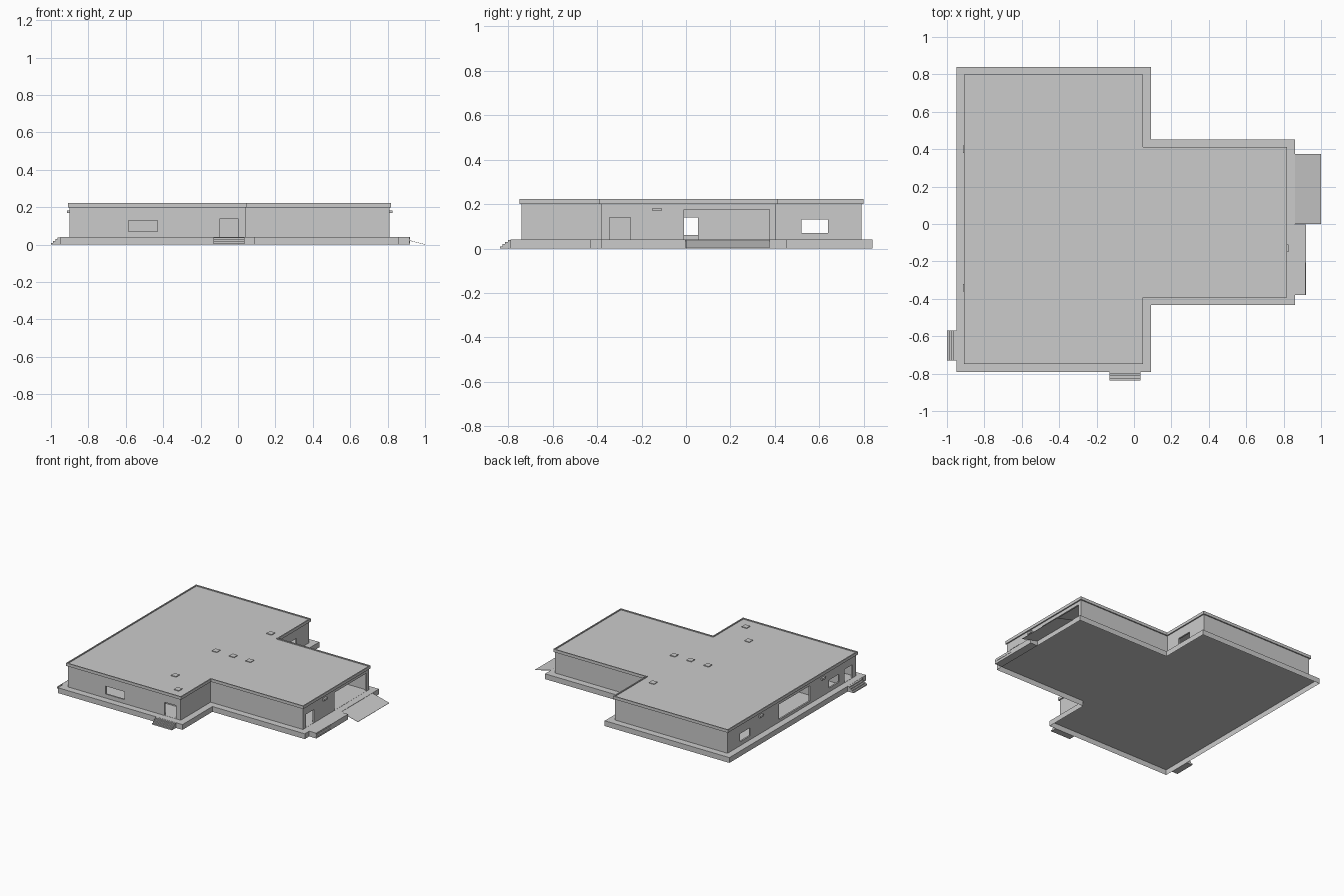
import bpy, bmesh

if "Cube" in bpy.data.objects:
    bpy.data.objects.remove(bpy.data.objects["Cube"])


def make(name, bm):
    bmesh.ops.recalc_face_normals(bm, faces=bm.faces)
    me = bpy.data.meshes.new(name)
    bm.to_mesh(me)
    bm.free()
    ob = bpy.data.objects.new(name, me)
    bpy.context.collection.objects.link(ob)
    return ob


def boxes(name, specs):
    """One object made of boxes (x0, x1, y0, y1, z0, z1)."""
    bm = bmesh.new()
    for x0, x1, y0, y1, z0, z1 in specs:
        vs = bmesh.ops.create_cube(bm, size=1)["verts"]
        for v in vs:
            v.co = (x1 if v.co.x > 0 else x0, y1 if v.co.y > 0 else y0, z1 if v.co.z > 0 else z0)
    return make(name, bm)


def outline(d):
    """T-shaped plan of the outer wall face, grown by d."""
    x0, x1, x2 = -.9 - d, .04 + d, .81 + d
    y0, ya, yb, y1 = -.74 - d, -.383 - d, .402 + d, .79 + d
    return [(x0, y0), (x1, y0), (x1, ya), (x2, ya), (x2, yb), (x1, yb), (x1, y1), (x0, y1)]


def lathe_plan(name, profile, cap=False, closed=False):
    """Sweep a profile of (offset, z) round the plan; cap fills the last ring."""
    bm = bmesh.new()
    rings = [[bm.verts.new((x, y, z)) for x, y in outline(d)] for d, z in profile]
    pairs = list(zip(rings, rings[1:])) + ([(rings[-1], rings[0])] if closed else [])
    for a, b in pairs:
        for i in range(8):
            j = (i + 1) % 8
            bm.faces.new((a[i], a[j], b[j], b[i]))
    if cap:
        bm.faces.new(rings[-1])
    return make(name, bm)


T = .012  # wall thickness

# Base: open-bottomed plinth with the floor on top
lathe_plan("base_slab", [(.05, 0), (.05, .04)], cap=True)

# Outer walls and inner partitions
walls = lathe_plan("outer_walls", [(0, .04), (0, .2), (-T, .2), (-T, .04)], closed=True)
parts = boxes("partitions", [
    (.04 - T, .04, -.383 + T, .402 - T, .04, .2),
    (-.9 + T, .04 - T, -.31, -.30, .04, .2),
    (-.9 + T, .04 - T, -.575, -.565, .04, .2),
    (-.35, -.34, -.565, -.31, .04, .2),
])

# Window and door openings
e = .02
L, R, F = (-.9 - e, -.9 + e), (.81 - e, .81 + e), (-.74 - e, -.74 + e)
M = (.04 - e, .04 + e)
openings = boxes("opening_cutters", [
    (-.585, -.43, *F, .07, .13),          # front window
    (-.095, .0, *F, .041, .14),           # front door
    (*R, -.345, -.25, .041, .14),         # right door
    (*R, -.01, .375, .041, .175),         # garage opening
    (*M, .52, .64, .07, .13),             # back right window
    (*M, -.01, .055, .041, .14),          # inner door
    (*L, .52, .64, .07, .13),             # left windows
    (*L, -.19, .18, .06, .175),
    (*L, -.54, -.42, .07, .13),
    (*L, -.70, -.605, .041, .14),         # left door
])
openings.hide_render = True
openings.display_type = 'WIRE'
for ob in (walls, parts):
    mod = ob.modifiers.new("openings", 'BOOLEAN')
    mod.operation, mod.solver, mod.object = 'DIFFERENCE', 'EXACT', openings

# Roof with a low rim, ceiling underneath
lathe_plan("roof", [(-T, .2), (.009, .2), (.009, .222), (.001, .222), (.001, .215)], cap=True)
bm = bmesh.new()
bm.faces.new([bm.verts.new((x, y, .2)) for x, y in outline(-T)])
make("ceiling", bm)

# Small square roof hatches
h = .021
boxes("roof_hatches", [(x - h, x + h, y - h, y + h, .213, .22) for x, y in
      [(-.045, .455), (-.19, .01), (-.045, .01), (.092, .01), (-.19, -.475), (-.045, -.65)]])

# Entrance steps
n = 4
front, left = [], []
for i in range(n):
    z0, z1, out = i * .01, (i + 1) * .01 - .001 * (i == n - 1), .048 * (n - i) / n
    front.append((-.13, .035, -.79 - out, -.79, z0, z1))
    left.append((-.95 - out - .002, -.95, -.73, -.57, z0, z1))
boxes("front_steps", front)
boxes("left_steps", left)
boxes("right_steps", [(.86, .92 - .002 * (i % 2), -.38, -.205, i * .01, i * .01 + .01) for i in range(n)])
boxes("side_landing", [(.86, .92, -.205, -.002, 0, .04)])

# Garage ramp
bm = bmesh.new()
ramp = [bm.verts.new(p) for p in [(.86, 0, .038), (1, 0, .002), (1, .375, .002), (.86, .375, .038)]]
bm.faces.new(ramp)
base = bmesh.ops.extrude_face_region(bm, geom=bm.faces[:])
for v in base["geom"]:
    if isinstance(v, bmesh.types.BMVert):
        v.co.z -= .002
make("garage_ramp", bm)

# Wall lamps above the entrances
boxes("wall_lamps", [(.81, .825, -.15, -.11, .168, .182),
                     (-.915, -.9, .38, .42, .168, .182),
                     (-.915, -.9, -.36, -.32, .168, .182)])
